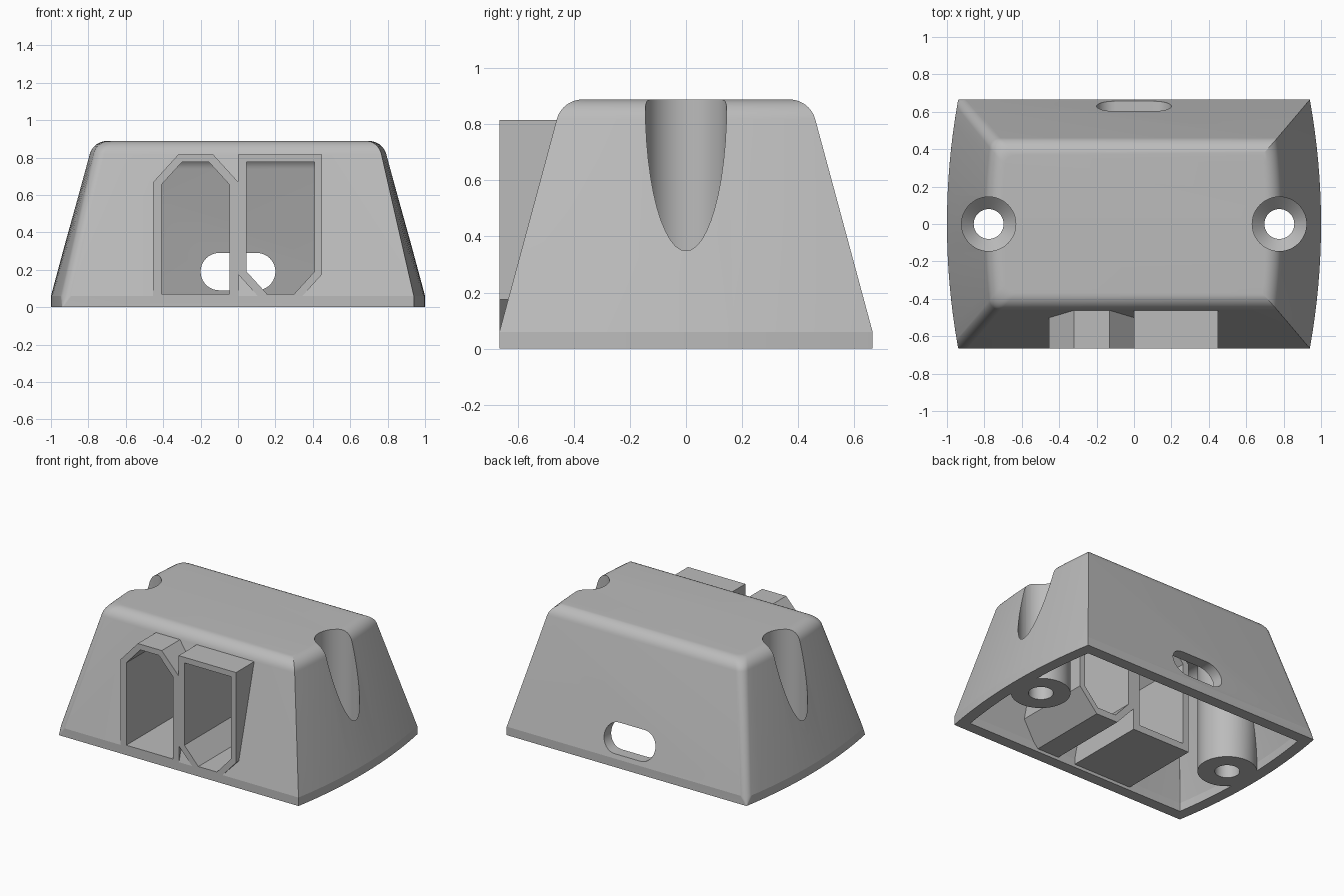
import bpy, bmesh, math

cube = bpy.data.objects.get("Cube")
if cube:
    bpy.data.objects.remove(cube, do_unlink=True)

HX, HY, TOP, BULGE, WALL = 1.0, 0.665, 0.888, 0.06, 0.08
LEAN = math.radians(15.1)
FILLET = 0.0945
SKIRT = 0.06

grey = bpy.data.materials.new("light_grey_plastic")
grey.use_nodes = True
colour = (0.5, 0.5, 0.5, 1)
grey.diffuse_color = colour
grey.node_tree.nodes["Principled BSDF"].inputs["Base Color"].default_value = colour


def make_object(name, bm):
    bmesh.ops.recalc_face_normals(bm, faces=bm.faces)
    mesh = bpy.data.meshes.new(name)
    bm.to_mesh(mesh)
    bm.free()
    mesh.materials.append(grey)
    obj = bpy.data.objects.new(name, mesh)
    bpy.context.collection.objects.link(obj)
    return obj


def loft(name, rings):
    """Closed solid skinned through rings with equal point counts."""
    bm = bmesh.new()
    loops = [[bm.verts.new(p) for p in ring] for ring in rings]
    for a, b in zip(loops, loops[1:]):
        for i in range(len(a)):
            j = (i + 1) % len(a)
            bm.faces.new((a[i], a[j], b[j], b[i]))
    bm.faces.new(loops[0])
    bm.faces.new(loops[-1])
    return make_object(name, bm)


def outline(inset, z, corner):
    """Rectangle with bowed ends; the -x corners are rounded."""
    hx, hy = HX - inset, HY - inset
    bow = BULGE * (hy / HY) ** 2
    steps, arc = 16, 10

    def end_x(y):
        return hx - bow * (y / hy) ** 2

    ys = [-hy + 2 * hy * i / steps for i in range(steps + 1)]
    right = [(end_x(y), y) for y in ys]
    # corner arc runs tangent into the bowed end
    last = math.pi - math.atan(2 * bow / hy)
    cy = hy - corner
    ye = cy + corner * math.sin(last)
    cx = -end_x(ye) - corner * math.cos(last)
    angles = [math.pi / 2 + (last - math.pi / 2) * i / arc for i in range(arc + 1)]
    back = [(cx + corner * math.cos(a), cy + corner * math.sin(a)) for a in angles]
    bowed = [ye - 2 * ye * i / steps for i in range(1, steps)]
    left = [(-end_x(y), y) for y in bowed]
    front = [(x, -y) for x, y in reversed(back)]
    return [(x, y, z) for x, y in right + back + left + front]


def case_rings(extra, top, low, corner):
    """Upright skirt, leaning wall, then a rounded top edge."""
    shoulder = top - FILLET * (1 - math.sin(LEAN))
    edge = (shoulder - SKIRT) * math.tan(LEAN)
    rings = [outline(extra, low, 0.004), outline(extra, SKIRT, corner)]
    for i in range(11):
        a = LEAN + (math.pi / 2 - LEAN) * i / 10
        inset = edge + FILLET * (math.cos(LEAN) - math.cos(a))
        z = shoulder + FILLET * (math.sin(a) - math.sin(LEAN))
        rings.append(outline(extra + inset, z, corner))
    return rings


def prism(name, points, y0, y1):
    """Extrude an x-z outline along y."""
    return loft(name, [[(x, y, z) for x, z in points] for y in (y0, y1)])


def turned(name, x, profile):
    """Solid of revolution from (radius, z) pairs."""
    n = 48
    return loft(name, [[(x + r * math.cos(math.tau * i / n), r * math.sin(math.tau * i / n), z)
                        for i in range(n)] for r, z in profile])


def socket_outline(x0, x1, z0, z1, cut, cut_top):
    """Rectangle with both top or both bottom corners cut off."""
    rise = cut * 1.1
    pts = [(x0 + cut, z0), (x1 - cut, z0), (x1, z0 + rise), (x1, z1), (x0, z1), (x0, z0 + rise)]
    return [(x, z0 + z1 - z) for x, z in pts] if cut_top else pts


def boolean(target, tool, operation):
    """Bake a boolean and discard the tool."""
    mod = target.modifiers.new("bool", 'BOOLEAN')
    mod.operation, mod.object, mod.solver = operation, tool, 'EXACT'
    graph = bpy.context.evaluated_depsgraph_get()
    graph.update()
    mesh = bpy.data.meshes.new_from_object(target.evaluated_get(graph))
    target.modifiers.clear()
    target.data = mesh
    bpy.data.objects.remove(tool, do_unlink=True)


# Hollow outer case
case = loft("case", case_rings(0, TOP, 0, 0.06))
cavity = loft("cavity", case_rings(WALL, TOP - WALL, -0.1, 0.004))
boolean(case, cavity, 'DIFFERENCE')

# Screw bosses, trimmed to the case walls
for x in (-0.777, 0.777):
    boss = turned("screw_boss", x, [(0.19, 0), (0.19, 0.87)])
    boolean(boss, loft("trim", case_rings(0.01, TOP - 0.01, -0.1, 0.06)), 'INTERSECT')
    boolean(case, boss, 'UNION')

# Two open sockets through the front wall
boolean(case, prism("left_socket", socket_outline(0, 0.45, 0.022, 0.815, 0.14, False), -HY, 0), 'UNION')
boolean(case, prism("right_socket", socket_outline(-0.455, 0.003, 0.022, 0.815, 0.135, True), -HY, 0), 'UNION')
boolean(case, prism("left_opening", socket_outline(0.045, 0.41, 0.07, 0.775, 0.11, False), -0.8, 0.1), 'DIFFERENCE')
boolean(case, prism("right_opening", socket_outline(-0.41, -0.045, 0.07, 0.775, 0.11, True), -0.8, 0.1), 'DIFFERENCE')

# Countersunk screw wells
for x in (-0.777, 0.777):
    well = turned("screw_well", x, [(0.08, -0.1), (0.08, 0.1), (0.145, 0.165), (0.145, 1.0)])
    boolean(case, well, 'DIFFERENCE')

# Cable slot in the back wall
slot = []
for side in (1, -1):
    for i in range(21):
        a = -math.pi / 2 + math.pi * i / 20
        slot.append((side * (0.1 + 0.1 * math.cos(a)), 0.19 + side * 0.1 * math.sin(a)))
boolean(case, prism("cable_slot", slot, 0.4, 0.8), 'DIFFERENCE')

# Smooth curves, crisp edges
bpy.ops.object.select_all(action='DESELECT')
case.select_set(True)
bpy.context.view_layer.objects.active = case
bpy.ops.object.shade_smooth_by_angle(angle=math.radians(12))
